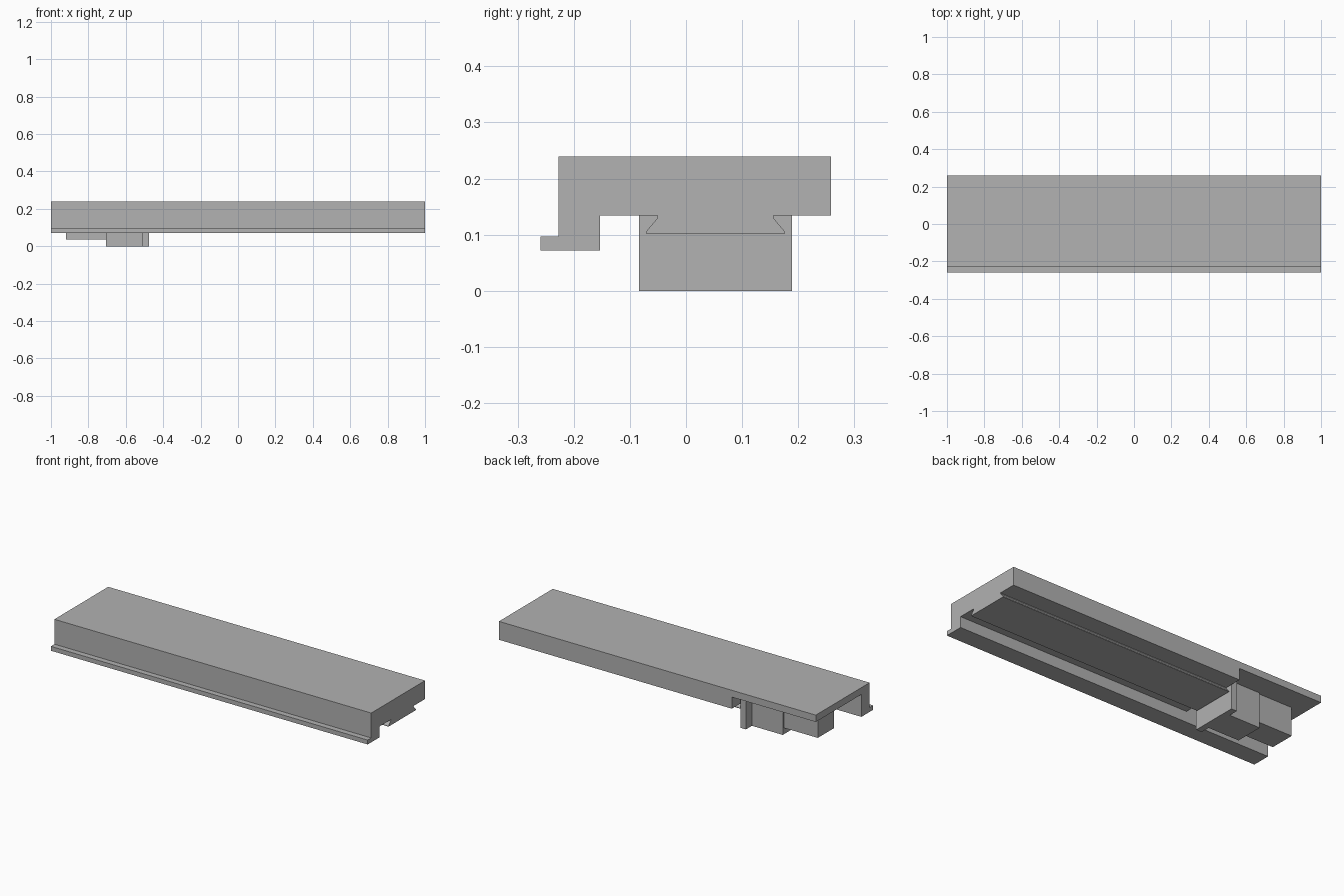
import bpy
import bmesh

old = bpy.data.objects.get("Cube")
if old:
    bpy.data.objects.remove(old, do_unlink=True)

grey = bpy.data.materials.new("plain_grey")
grey.use_nodes = True
colour = (0.445, 0.445, 0.445, 1)
grey.diffuse_color = colour
grey.node_tree.nodes["Principled BSDF"].inputs["Base Color"].default_value = colour


def extrude_profile(name, profile, x0, x1):
    """Extrude a (y, z) outline along x."""
    bm = bmesh.new()
    face = bm.faces.new([bm.verts.new((x0, y, z)) for y, z in profile])
    grown = bmesh.ops.extrude_face_region(bm, geom=[face])["geom"]
    verts = [g for g in grown if isinstance(g, bmesh.types.BMVert)]
    bmesh.ops.translate(bm, verts=verts, vec=(x1 - x0, 0, 0))
    bmesh.ops.recalc_face_normals(bm, faces=bm.faces)
    mesh = bpy.data.meshes.new(name)
    bm.to_mesh(mesh)
    bm.free()
    mesh.materials.append(grey)
    obj = bpy.data.objects.new(name, mesh)
    bpy.context.collection.objects.link(obj)
    return obj


def box(name, x0, x1, y0, y1, z0, z1):
    return extrude_profile(name, [(y0, z0), (y1, z0), (y1, z1), (y0, z1)], x0, x1)


TOP, UNDER, CEILING = 0.239, 0.134, 0.2
WALL, MID = -0.153, 0.0525      # inner face of front wall, centre of the rail
STEP = -0.47                    # where the end pocket starts

# Rail body: slab, front wall with lip, dovetail tongue underneath
half_tongue = [(0.103, UNDER), (0.103, 0.13), (0.124, 0.105), (0.124, 0.102)]
tongue = [(MID - w, z) for w, z in half_tongue]
tongue += [(MID + w, z) for w, z in reversed(half_tongue)]
outline = [(-0.227, TOP), (-0.227, 0.097), (-0.259, 0.097), (-0.259, 0.072),
           (WALL, 0.072), (WALL, UNDER)] + tongue + [(0.258, UNDER), (0.258, TOP)]
body = extrude_profile("rail_body", outline, -1, 1)

# Pocket cut into the underside at one end
cutter = box("pocket_cutter", -1.1, STEP, WALL, 0.4, -0.1, CEILING)
cutter.hide_render = True
cut = body.modifiers.new("pocket", 'BOOLEAN')
cut.operation = 'DIFFERENCE'
cut.solver = 'EXACT'
cut.object = cutter
bpy.context.view_layer.objects.active = body
bpy.ops.object.modifier_apply(modifier=cut.name)
bpy.data.objects.remove(cutter, do_unlink=True)

# Clamp in the pocket: end plate, main block, thinner tail
for name, x0, x1, half, z0 in [("clamp_plate", -0.51, -0.475, 0.1365, 0),
                               ("clamp_block", -0.705, -0.51, 0.082, 0),
                               ("clamp_tail", -0.92, -0.705, 0.073, 0.037)]:
    box(name, x0, x1, MID - half, MID + half, z0, CEILING)
